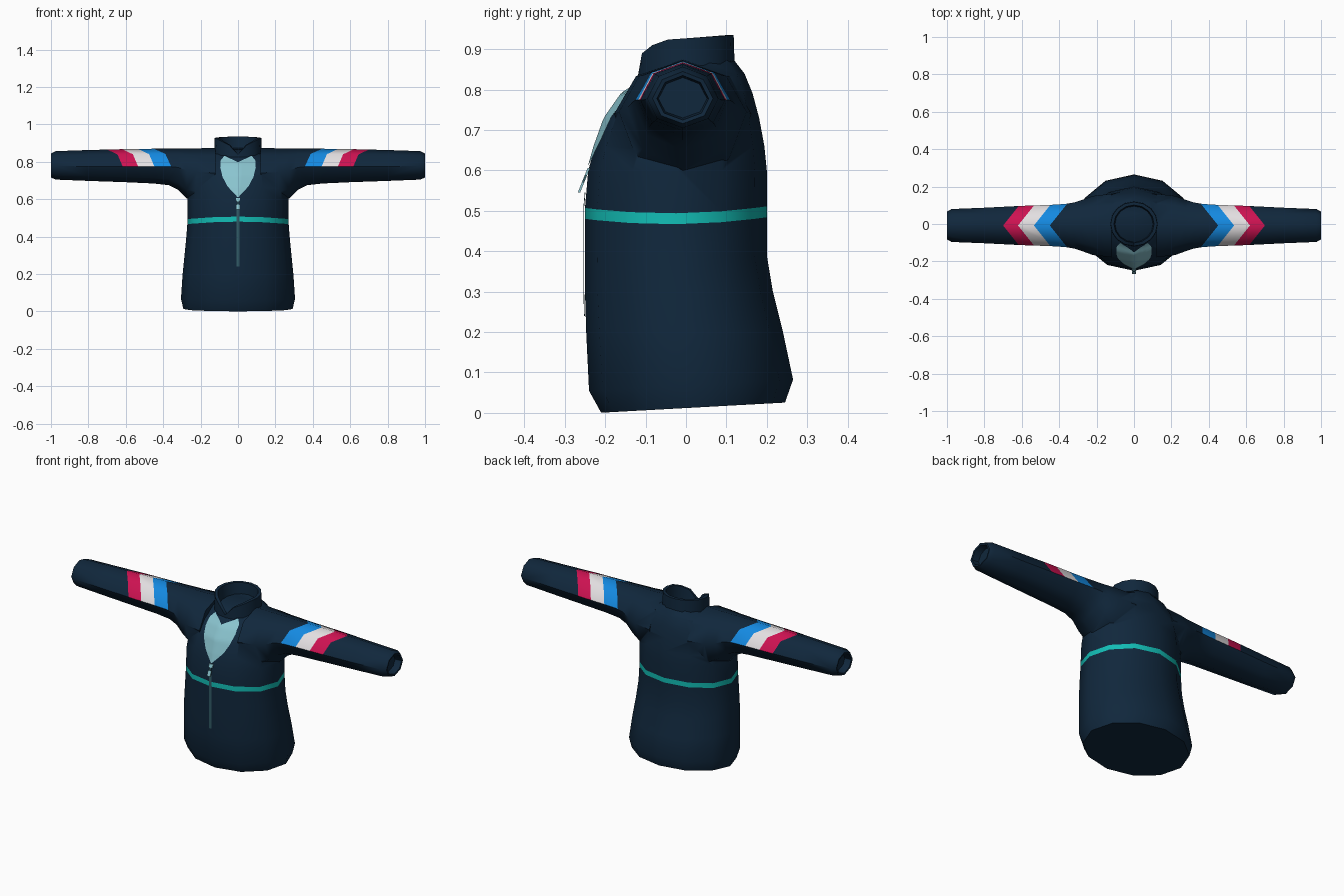
import bpy, bmesh, math
from mathutils import Vector
from mathutils.bvhtree import BVHTree

if "Cube" in bpy.data.objects:
    bpy.data.objects.remove(bpy.data.objects["Cube"])


def srgb(r, g, b):
    lin = [((c / 255 + 0.055) / 1.055) ** 2.4 if c > 10 else c / 3295 for c in (r, g, b)]
    return (*lin, 1.0)


COLOURS = [("navy", (16, 39, 60)), ("teal", (18, 188, 180)), ("bright_blue", (20, 138, 226)),
           ("white", (228, 224, 226)), ("crimson", (206, 18, 82)), ("pale_blue", (138, 196, 207)),
           ("zip_grey", (50, 92, 102))]
MATS = []
for name, rgb in COLOURS:
    m = bpy.data.materials.new(name)
    m.diffuse_color = srgb(*rgb)
    m.use_nodes = True
    m.node_tree.nodes["Principled BSDF"].inputs["Base Color"].default_value = m.diffuse_color
    MATS.append(m)
NAVY, TEAL, BLUE, WHITE, RED, PALE, ZIP = range(7)
YC = -0.008  # sleeve centre line


def finish(name, bm, angle=50, recalc=True):
    if recalc:
        bmesh.ops.recalc_face_normals(bm, faces=bm.faces)
    me = bpy.data.meshes.new(name)
    bm.to_mesh(me)
    bm.free()
    for m in MATS:
        me.materials.append(m)
    ob = bpy.data.objects.new(name, me)
    bpy.context.collection.objects.link(ob)
    smooth(ob, angle)
    return ob


def smooth(ob, angle):
    bpy.ops.object.select_all(action='DESELECT')
    bpy.context.view_layer.objects.active = ob
    ob.select_set(True)
    bpy.ops.object.shade_smooth_by_angle(angle=math.radians(angle))


def loft(rings, cap_start=True, cap_end=True):
    bm = bmesh.new()
    vs = [[bm.verts.new(p) for p in ring] for ring in rings]
    n = len(vs[0])
    for a, b in zip(vs, vs[1:]):
        for i in range(n):
            j = (i + 1) % n
            bm.faces.new((a[i], a[j], b[j], b[i]))
    if cap_start:
        bm.faces.new(vs[0])
    if cap_end:
        bm.faces.new(vs[-1])
    return bm


# torso: horizontal rings (height, half width, front y, back y, tilt)
def torso_ring(z, hx, yf, yb, tilt=0.0, bow=0.0, n=12):
    pts = []
    for i in range(n):
        a = 2 * math.pi * i / n
        y = (yf + yb) / 2 + (yb - yf) / 2 * math.sin(a)
        pts.append((hx * math.cos(a), y, z + tilt * y + bow * (y + 0.04) ** 2))
    return pts


TORSO = [(.012, .292, -.21, .245, .055), (.068, .305, -.24, .265, .055), (.2, .296, -.247, .24),
         (.3, .286, -.25, .215), (.39, .277, -.25, .2), (.467, .271, -.25, .2, 0, .3),
         (.494, .27, -.25, .2, 0, .3), (.6, .27, -.242, .2), (.66, .265, -.225, .194),
         (.73, .25, -.2, .181), (.79, .225, -.158, .165), (.825, .18, -.13, .145, .1),
         (.855, .125, -.115, .115, .2)]
bm = loft([torso_ring(*r) for r in TORSO])
bm.faces.ensure_lookup_table()
for f in bm.faces[5 * 12:6 * 12]:  # chest band
    f.material_index = TEAL
body = finish("jacket_body", bm)


# sleeve: eight-sided sections along x (x, top, middle, bottom, half depth)
SLEEVE = [(.12, .874, .74, .57, .17), (.22, .872, .745, .572, .158), (.275, .872, .755, .605, .138),
          (.32, .872, .77, .65, .123), (.37, .871, .775, .675, .115), (.45, .87, .775, .684, .11),
          (.6, .868, .775, .691, .105), (.8, .863, .775, .698, .095), (.975, .857, .778, .705, .088),
          (1.0, .845, .778, .716, .075), (.998, .835, .778, .725, .064), (.96, .83, .778, .73, .06)]


def sleeve_ring(s, x, zt, zm, zb, w):
    half = [(0, zt), (.68, zm + .7 * (zt - zm)), (1, zm), (.72, zm - .68 * (zm - zb)), (0, zb)]
    loop = half + [(-u, z) for u, z in half[3:0:-1]]
    return [(s * x, YC + u * w, z) for u, z in loop]


EDGES = (.45, .535, .62, .70)
for s in (1, -1):
    bm = loft([sleeve_ring(s, *r) for r in SLEEVE])
    # chevron stripes: slanted cuts on the upper half of the sleeve
    for side in (1, -1):
        for u in EDGES:
            faces = [f for f in bm.faces if (f.calc_center_median().y - YC) * side > .005
                     and f.calc_center_median().z > .775 and .27 < abs(f.calc_center_median().x) < .9]
            geom = set(faces)
            for f in faces:
                geom.update(f.edges)
                geom.update(f.verts)
            bmesh.ops.bisect_plane(bm, geom=list(geom), dist=1e-5, plane_co=(s * u, YC, 0),
                                   plane_no=(s, .8 * side, 0))
    for f in bm.faces:
        c = f.calc_center_median()
        u = abs(c.x) + .8 * abs(c.y - YC)
        if c.z > .776 and abs(c.x) < .9:
            for k in range(3):
                if EDGES[k] < u < EDGES[k + 1]:
                    f.material_index = BLUE + k
    sleeve = finish("sleeve", bm)
    mod = body.modifiers.new("join_sleeve", 'BOOLEAN')
    mod.operation = 'UNION'
    mod.solver = 'EXACT'
    mod.object = sleeve
    bpy.context.view_layer.objects.active = body
    bpy.ops.object.modifier_apply(modifier=mod.name)
    bpy.data.objects.remove(sleeve)
smooth(body, 50)

# stand collar, dropping to an open notch at the front
N = 16


def collar_ring(r, top):
    pts = []
    for i in range(N):
        a = 2 * math.pi * i / N
        x, y = r * 1.06 * math.cos(a), r * math.sin(a)
        k = math.sin(a)
        if not top:
            z = .845 + .025 * k
        elif k > -.5:
            z = .927 + .008 * k
        elif k > -.95:
            z = .89 if k < -.8 else .91
        else:
            z = .84
        pts.append((x, y, z))
    return pts


finish("collar", loft([collar_ring(.12, False), collar_ring(.118, True),
                       collar_ring(.101, True), collar_ring(.095, False)], False, False), 40)

# front details laid on the chest surface
src = bmesh.new()
src.from_mesh(body.data)
tree = BVHTree.FromBMesh(src)
src.free()


def chest_plate(name, rows, mat, cols=8, notch=0.0, steps=4):
    fine = []
    for (z0, w0), (z1, w1) in zip(rows, rows[1:]):
        fine += [(z0 + (z1 - z0) * t / steps, w0 + (w1 - w0) * t / steps) for t in range(steps)]
    fine.append(rows[-1])
    zlo, zhi = fine[0][0], fine[-1][0]
    bm = bmesh.new()
    grid = []
    for z, w in fine:
        line = []
        for c in range(cols + 1):
            u = 2 * c / cols - 1
            zz = z - notch * (1 - abs(u)) * (z - zlo) / (zhi - zlo)
            hit = tree.ray_cast(Vector((u * w, -1, zz)), Vector((0, 1, 0)))[0]
            line.append(bm.verts.new((u * w, (hit.y if hit else -.12) - .004, zz)))
        grid.append(line)
    for a, b in zip(grid, grid[1:]):
        for c in range(cols):
            bm.faces.new((a[c], a[c + 1], b[c + 1], b[c])).material_index = mat
    return finish(name, bm, recalc=False)


chest_plate("open_neck_lining", [(.613, .004), (.64, .03), (.67, .057), (.72, .083), (.77, .095),
                                 (.81, .092), (.832, .072)], PALE, notch=.034)
chest_plate("zip_line", [(.24, .008), (.4, .008), (.545, .008)], ZIP, cols=2)


# zip pull: two thin tilted plates
def pull_plate(name, z0, z1, w, mat):
    bm = bmesh.new()
    bmesh.ops.create_cube(bm, size=1)
    for v in bm.verts:
        z = z0 if v.co.z < 0 else z1
        y = -.265 + (z - .545) * .4
        v.co = (v.co.x * w, y + v.co.y * .006, z)
    for f in bm.faces:
        f.material_index = mat
    finish(name, bm, 30)


pull_plate("zip_pull_tab", .545, .572, .02, PALE)
pull_plate("zip_pull_link", .572, .588, .01, ZIP)
pull_plate("zip_slider", .588, .606, .024, PALE)
